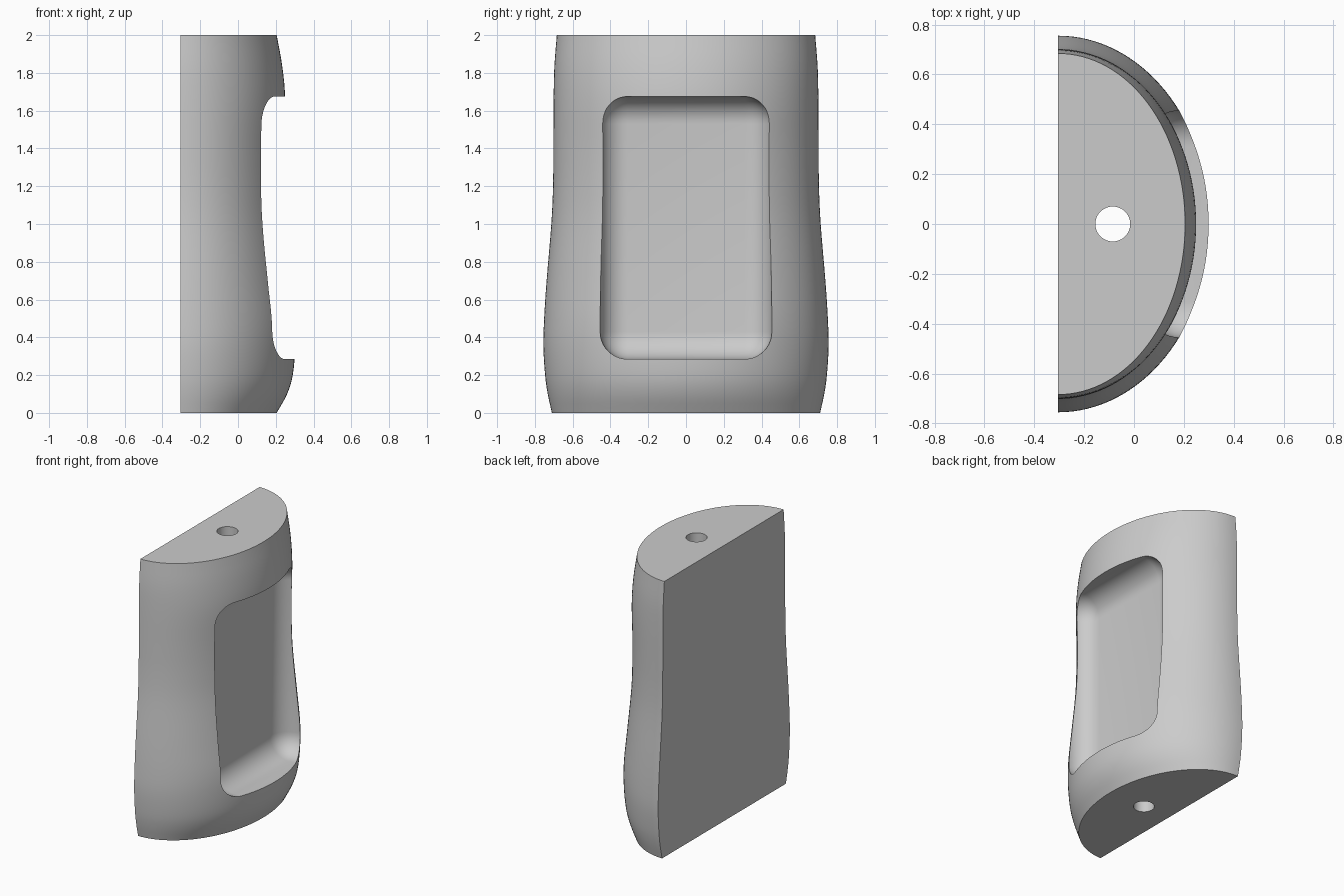
import bpy, bmesh, math
from mathutils import Vector

cube = bpy.data.objects.get("Cube")
if cube:
    bpy.data.objects.remove(cube, do_unlink=True)

BACK = -0.305      # plane of the flat back
SEGMENTS = 64      # facets around the half ellipse
STEPS = 4          # rings between profile points

# Outline of the grip: height, half width, front reach
profile = [Vector(p) for p in (
    (0, 0.71, 0.205), (0.1, 0.732, 0.26), (0.2, 0.746, 0.29), (0.35, 0.755, 0.303),
    (0.5, 0.751, 0.302), (0.7, 0.738, 0.28), (1.0, 0.713, 0.25), (1.2, 0.704, 0.242),
    (1.4, 0.702, 0.242), (1.65, 0.701, 0.25), (1.83, 0.697, 0.235), (2, 0.684, 0.205))]


def material(name, value):
    mat = bpy.data.materials.new(name)
    mat.use_nodes = True
    colour = (value, value, value, 1)
    mat.diffuse_color = colour
    mat.node_tree.nodes["Principled BSDF"].inputs["Base Color"].default_value = colour
    return mat


def make_object(name, bm):
    bmesh.ops.recalc_face_normals(bm, faces=bm.faces)
    mesh = bpy.data.meshes.new(name)
    bm.to_mesh(mesh)
    bm.free()
    obj = bpy.data.objects.new(name, mesh)
    bpy.context.collection.objects.link(obj)
    mesh.materials.append(grey)
    return obj


def smooth_rings(points):
    """Catmull-Rom spline through the profile."""
    ext = [2 * points[0] - points[1]] + points + [2 * points[-1] - points[-2]]
    rings = []
    for a, b, c, d in zip(ext, ext[1:], ext[2:], ext[3:]):
        for i in range(STEPS):
            t = i / STEPS
            rings.append((2 * b + (c - a) * t + (2 * a - 5 * b + 4 * c - d) * t**2
                          + (3 * b - a - 3 * c + d) * t**3) / 2)
    return rings + [points[-1]]


grey = material("plain grey", 0.6)

# Grip body: half ellipses lofted up the profile, closed by a flat back
bm = bmesh.new()
rows = []
for z, half_width, front in smooth_rings(profile):
    row = []
    for i in range(SEGMENTS + 1):
        a = math.pi * (i / SEGMENTS - 0.5)
        row.append(bm.verts.new((BACK + (front - BACK) * math.cos(a),
                                 half_width * math.sin(a), z)))
    rows.append(row)
for low, high in zip(rows, rows[1:]):
    for i in range(SEGMENTS):
        bm.faces.new((low[i], low[i + 1], high[i + 1], high[i]))
bm.faces.new(rows[0])
bm.faces.new(rows[-1])
bm.faces.new([r[0] for r in rows] + [r[-1] for r in reversed(rows)])
body = make_object("grip_body", bm)

# Pocket cutter: box with rounded edges
bm = bmesh.new()
bmesh.ops.create_cube(bm, size=1)
bmesh.ops.scale(bm, vec=(0.8, 0.91, 1.39), verts=bm.verts)
bmesh.ops.translate(bm, vec=(0.44, 0, 0.98), verts=bm.verts)
bmesh.ops.bevel(bm, geom=bm.edges[:], offset=0.145, segments=10, profile=0.5, affect='EDGES')
pocket = make_object("pocket_cutter", bm)

# Screw hole cutter: upright cylinder
bm = bmesh.new()
bmesh.ops.create_cone(bm, cap_ends=True, segments=48, radius1=0.07, radius2=0.07, depth=3)
bmesh.ops.translate(bm, vec=(-0.085, 0, 1), verts=bm.verts)
hole = make_object("hole_cutter", bm)

# Cut the pocket and the hole
bpy.ops.object.select_all(action='DESELECT')
bpy.context.view_layer.objects.active = body
body.select_set(True)
for cutter in (pocket, hole):
    mod = body.modifiers.new(cutter.name, 'BOOLEAN')
    mod.operation = 'DIFFERENCE'
    mod.solver = 'EXACT'
    mod.object = cutter
    bpy.ops.object.modifier_apply(modifier=mod.name)
    bpy.data.objects.remove(cutter, do_unlink=True)

bpy.ops.object.shade_smooth_by_angle(angle=math.radians(30))
